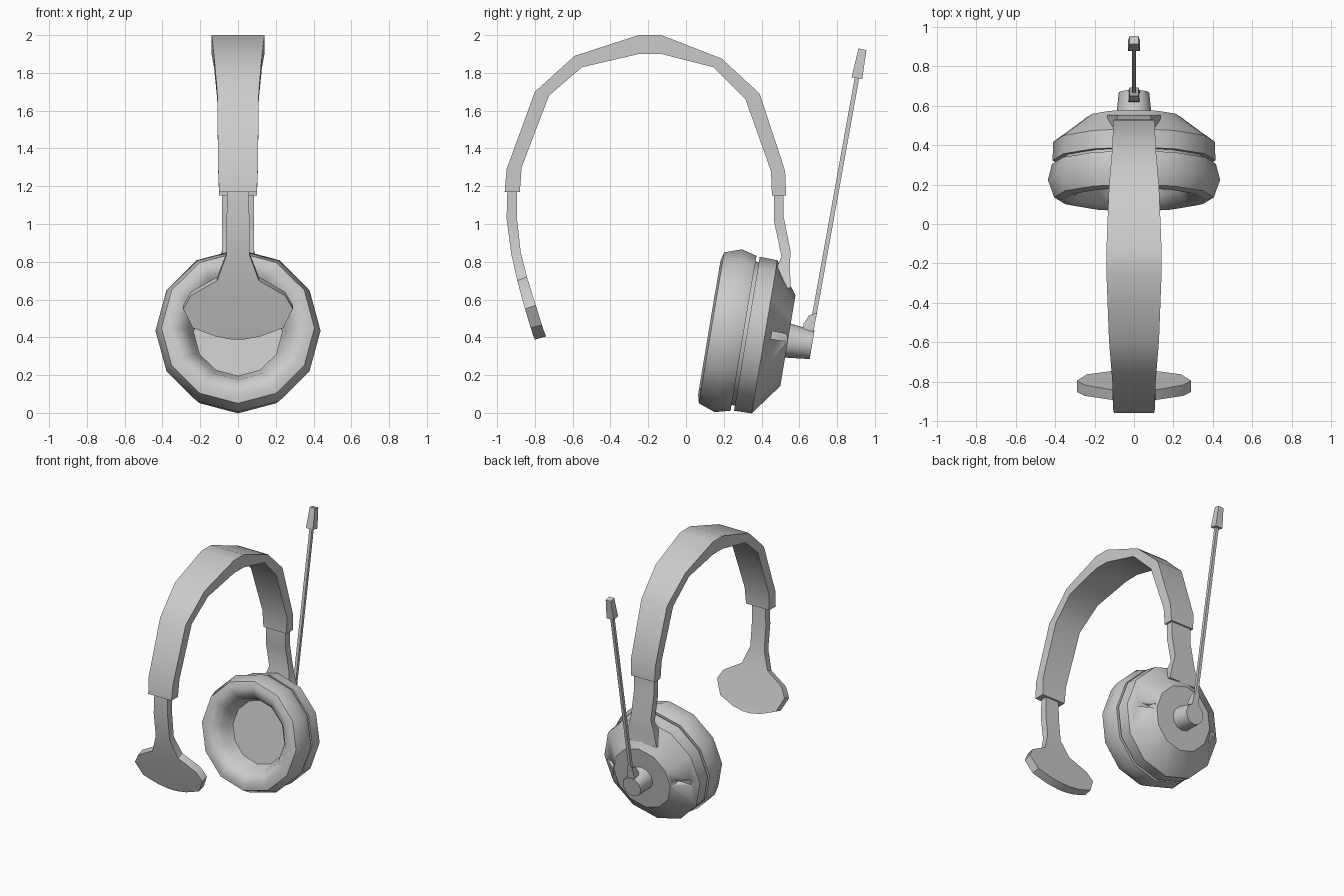
import bpy, bmesh, math
from mathutils import Matrix

# Tilted frame of the ear cup: local y is the cup axis pointing outward
CUP = Matrix.Translation((0, 0.135, 0.45)) @ Matrix.Rotation(math.radians(-9.5), 4, 'X')


def finish(name, bm, matrix=None, angle=35):
    bmesh.ops.recalc_face_normals(bm, faces=bm.faces)
    me = bpy.data.meshes.new(name)
    bm.to_mesh(me)
    bm.free()
    ob = bpy.data.objects.new(name, me)
    bpy.context.collection.objects.link(ob)
    if matrix:
        ob.matrix_world = matrix
    bpy.ops.object.select_all(action='DESELECT')
    ob.select_set(True)
    bpy.context.view_layer.objects.active = ob
    bpy.ops.object.shade_smooth_by_angle(angle=math.radians(angle))
    return ob


def loft(bm, rings):
    for a, b in zip(rings, rings[1:]):
        n = len(a)
        for i in range(n):
            j = (i + 1) % n
            bm.faces.new((a[i], a[j], b[j], b[i]))
    bm.faces.new(rings[0])
    bm.faces.new(rings[-1])


def strap(name, sections):
    """Sections: outer y, outer z, inner y, inner z, half width."""
    bm = bmesh.new()
    loft(bm, [[bm.verts.new(p) for p in
               ((-w, yo, zo), (w, yo, zo), (w, yi, zi), (-w, yi, zi))]
              for yo, zo, yi, zi, w in sections])
    return finish(name, bm)


def lathe(name, profile, sides=12):
    """Profile: (distance along cup axis, radius), capped at both ends."""
    bm = bmesh.new()
    loft(bm, [[bm.verts.new((r * math.cos(k * math.tau / sides), t,
                             r * math.sin(k * math.tau / sides)))
               for k in range(sides)] for t, r in profile])
    return finish(name, bm, CUP)


# Headband, wider at the crown
strap("headband", [
    (-0.96, 1.17, -0.88, 1.17, 0.10), (-0.95, 1.29, -0.87, 1.30, 0.105),
    (-0.80, 1.70, -0.725, 1.68, 0.11), (-0.59, 1.89, -0.55, 1.83, 0.127),
    (-0.25, 2.00, -0.25, 1.90, 0.14), (-0.13, 2.00, -0.13, 1.90, 0.14),
    (0.19, 1.875, 0.145, 1.83, 0.127), (0.39, 1.69, 0.315, 1.66, 0.11),
    (0.525, 1.28, 0.45, 1.28, 0.105), (0.53, 1.15, 0.455, 1.15, 0.10)])

# Slim arm widening into the temple pad
strap("temple_arm_and_pad", [
    (-0.945, 1.20, -0.895, 1.20, 0.057), (-0.95, 1.03, -0.895, 1.03, 0.06),
    (-0.925, 0.84, -0.875, 0.85, 0.06), (-0.893, 0.70, -0.842, 0.72, 0.11),
    (-0.872, 0.62, -0.817, 0.64, 0.25), (-0.852, 0.55, -0.795, 0.57, 0.29),
    (-0.822, 0.45, -0.763, 0.465, 0.24), (-0.808, 0.405, -0.747, 0.42, 0.12),
    (-0.80, 0.388, -0.74, 0.405, 0.03)])

# Arm that holds the ear cup
strap("ear_cup_arm", [
    (0.517, 1.18, 0.465, 1.18, 0.085), (0.517, 1.04, 0.465, 1.02, 0.085),
    (0.553, 0.86, 0.505, 0.83, 0.085), (0.55, 0.76, 0.47, 0.74, 0.11),
    (0.555, 0.66, 0.47, 0.66, 0.135)])

# Ear cushion with rounded hollow
lathe("ear_cushion", [
    (0.172, 0.38), (0.172, 0.416), (0.09, 0.437), (0.0, 0.405), (-0.012, 0.36),
    (0.005, 0.31), (0.05, 0.27), (0.11, 0.25), (0.14, 0.235)])
lathe("cushion_joint", [(0.15, 0.385), (0.21, 0.385)])

# Outer shell with a slot on either side
shell = lathe("ear_cup_shell", [(0.19, 0.413), (0.285, 0.411), (0.41, 0.243)])
for side in (-1, 1):
    bm = bmesh.new()
    bmesh.ops.create_cube(bm, size=1, matrix=Matrix.LocRotScale(
        (side * 0.37, 0.40, 0.015), None, (0.24, 0.16, 0.04)))
    cutter = finish("slot_cutter", bm, CUP)
    cutter.hide_render = True
    cutter.hide_set(True)
    mod = shell.modifiers.new("slot", 'BOOLEAN')
    mod.operation = 'DIFFERENCE'
    mod.solver = 'EXACT'
    mod.object = cutter

# Pivot knob and microphone boom
lathe("pivot_knob", [(0.40, 0.092), (0.54, 0.077)])
strap("boom_bracket", [
    (0.675, 0.42, 0.615, 0.42, 0.03), (0.68, 0.46, 0.622, 0.47, 0.027),
    (0.693, 0.53, 0.65, 0.515, 0.022)])
strap("microphone_boom", [
    (0.688, 0.50, 0.665, 0.505, 0.011), (0.920, 1.79, 0.897, 1.795, 0.011)])
strap("microphone_tip", [
    (0.933, 1.767, 0.877, 1.777, 0.03), (0.955, 1.92, 0.913, 1.93, 0.022)])
